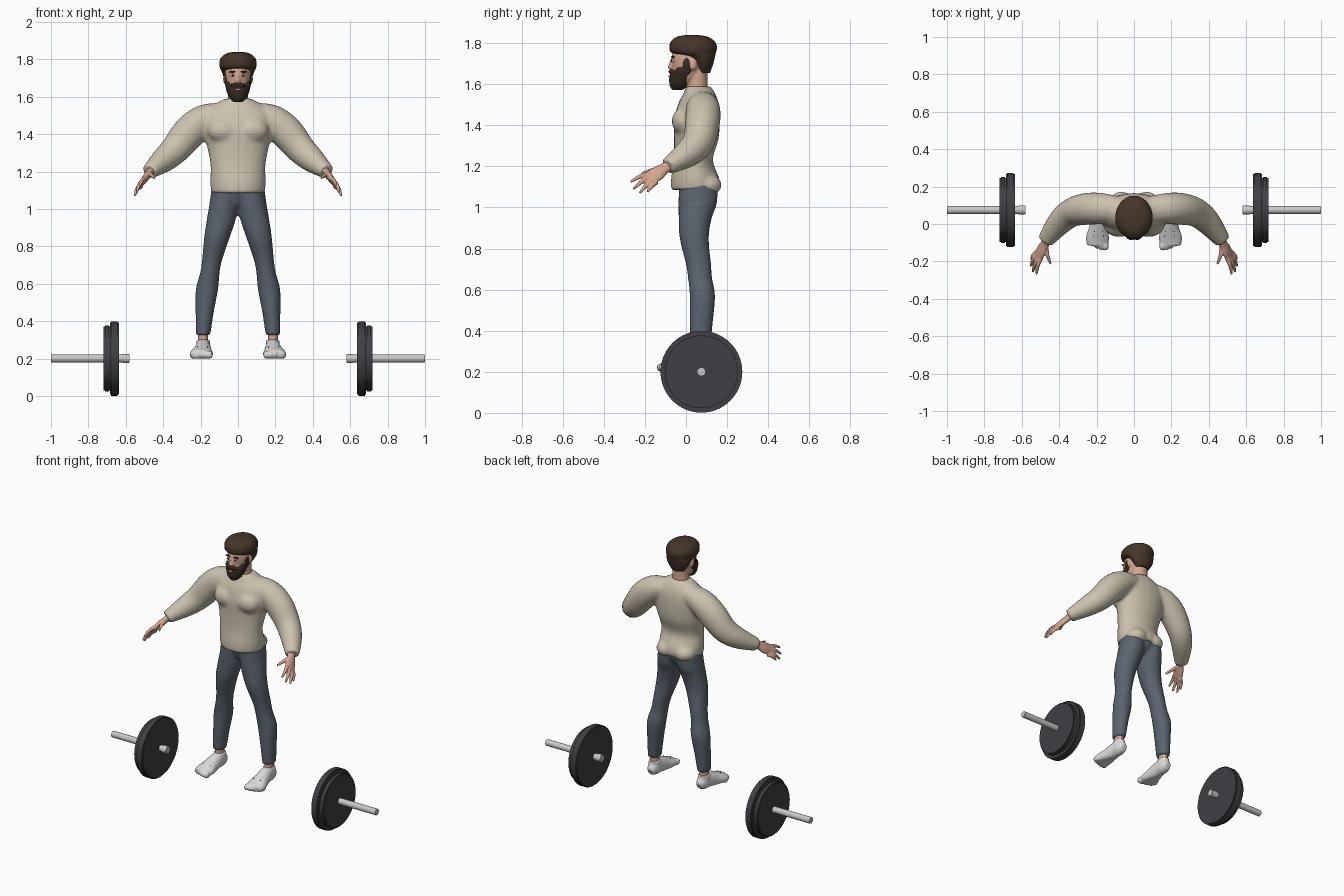
import bpy, bmesh, math
from mathutils import Vector, Matrix

cube = bpy.data.objects.get("Cube")
if cube:
    bpy.data.objects.remove(cube)


def material(name, r, g, b):
    m = bpy.data.materials.new(name)
    m.use_nodes = True
    m.diffuse_color = (r, g, b, 1)
    m.node_tree.nodes["Principled BSDF"].inputs["Base Color"].default_value = (r, g, b, 1)
    return m


KNIT = material("cream knit", .60, .54, .43)
DENIM = material("slate cloth", .105, .125, .155)
SKIN = material("skin", .66, .38, .28)
HAIR = material("brown hair", .06, .036, .023)
BEARD = material("dark beard", .036, .023, .017)
WHITE = material("white shoe", .70, .70, .70)
RUBBER = material("black rubber", .05, .05, .058)
STEEL = material("steel", .58, .58, .58)
BLACK = material("black", .01, .01, .01)


def finish(bm, name, mat, mirror=False, voxel=0, smooth=4):
    """Turn a bmesh into an object, with optional mirroring and blending."""
    bmesh.ops.recalc_face_normals(bm, faces=bm.faces)
    me = bpy.data.meshes.new(name)
    bm.to_mesh(me)
    bm.free()
    me.materials.append(mat)
    ob = bpy.data.objects.new(name, me)
    bpy.context.collection.objects.link(ob)
    bpy.ops.object.select_all(action='DESELECT')
    ob.select_set(True)
    bpy.context.view_layer.objects.active = ob
    bpy.ops.object.shade_smooth_by_angle(angle=math.radians(50))
    if mirror:
        ob.modifiers.new("mirror", 'MIRROR').use_mirror_merge = False
    if voxel:
        r = ob.modifiers.new("blend", 'REMESH')
        r.mode, r.voxel_size, r.use_smooth_shade = 'VOXEL', voxel, True
        s = ob.modifiers.new("relax", 'SMOOTH')
        s.factor, s.iterations = .5, smooth
    return ob


def loft(bm, pts, ref=None, n=24, steps=4):
    """Skin ellipses (x, y, z, a, b) along a smooth path; level rings if no ref."""
    pts = [Vector(p) for p in pts]
    path = []
    for i in range(len(pts) - 1):
        p0, p1, p2, p3 = (pts[max(i - 1, 0)], pts[i], pts[i + 1],
                          pts[min(i + 2, len(pts) - 1)])
        for k in range(steps):
            t = k / steps
            path.append(p1 + (p2 - p0) * (t / 2)
                        + (p0 * 2 - p1 * 5 + p2 * 4 - p3) * (t * t / 2)
                        + (p1 * 3 - p0 - p2 * 3 + p3) * (t ** 3 / 2))
    path.append(pts[-1])
    rings = []
    for i, p in enumerate(path):
        u, v = Vector((1, 0, 0)), Vector((0, 1, 0))
        if ref:
            a, b = path[max(i - 1, 0)], path[min(i + 1, len(path) - 1)]
            t = Vector(b[:3]) - Vector(a[:3])
            t.normalize()
            u = Vector(ref)
            u = (u - t * u.dot(t)).normalized()
            v = t.cross(u)
        rings.append([bm.verts.new(Vector(p[:3])
                                   + u * p[3] * math.cos(math.tau * j / n)
                                   + v * p[4] * math.sin(math.tau * j / n))
                      for j in range(n)])
    for r, q in zip(rings, rings[1:]):
        for j in range(n):
            bm.faces.new((r[j], r[(j + 1) % n], q[(j + 1) % n], q[j]))
    bm.faces.new(rings[0][::-1])
    bm.faces.new(rings[-1])


def ball(bm, loc, size):
    bmesh.ops.create_uvsphere(bm, u_segments=16, v_segments=10, radius=1,
                              matrix=Matrix.Translation(loc) @ Matrix.Diagonal((*size, 1)))


def balls(name, mat, items, mirror=True):
    bm = bmesh.new()
    for loc, size in items:
        ball(bm, loc, size)
    return finish(bm, name, mat, mirror)


# Sweater: torso, sleeves, chest and seat blended into one skin
bm = bmesh.new()
loft(bm, [(0, .045, 1.085, .142, .118), (0, .045, 1.14, .149, .118), (0, .035, 1.23, .147, .096),
          (0, .05, 1.33, .165, .108), (0, .053, 1.42, .19, .112), (0, .06, 1.5, .19, .1),
          (0, .065, 1.55, .14, .08), (0, .06, 1.59, .072, .06)])
loft(bm, [(.09, .08, 1.51, .06, .07), (.18, .083, 1.475, .084, .084), (.26, .08, 1.41, .09, .085),
          (.335, .06, 1.32, .08, .077), (.4, .005, 1.26, .067, .067),
          (.475, -.09, 1.2, .04, .044)], ref=(0, 0, 1))
ball(bm, (.08, -.005, 1.42), (.085, .065, .07))
ball(bm, (.068, .1, 1.11), (.07, .075, .055))
finish(bm, "sweater", KNIT, True, .011, 5)

# Trousers
bm = bmesh.new()
loft(bm, [(.187, .07, .325, .039, .05), (.178, .075, .45, .049, .057), (.166, .08, .57, .06, .062),
          (.15, .068, .66, .052, .059), (.138, .06, .73, .054, .062), (.112, .04, .85, .069, .071),
          (.088, .045, .95, .078, .081), (.076, .057, 1.02, .078, .094),
          (.07, .06, 1.12, .07, .095)])
loft(bm, [(0, .055, 1.015, .06, .06), (0, .06, 1.06, .1, .085), (0, .06, 1.12, .12, .1)])
finish(bm, "trousers", DENIM, True, .011, 4)

# Hands: palm, four fingers and a thumb
bm = bmesh.new()
across = (.025, .04, -.045)
loft(bm, [(.455, -.065, 1.215, .028, .026), (.475, -.105, 1.19, .028, .02),
          (.495, -.14, 1.165, .038, .018), (.512, -.175, 1.142, .036, .013)], ref=across)
fingers = [((.495, -.175, 1.165), (.522, -.27, 1.125)), ((.508, -.172, 1.15), (.54, -.257, 1.09)),
           ((.514, -.16, 1.135), (.552, -.225, 1.07)), ((.515, -.145, 1.123), (.55, -.188, 1.075)),
           ((.47, -.115, 1.185), (.445, -.215, 1.165))]
for root, tip in fingers:
    mid = (Vector(root) + Vector(tip)) / 2 + Vector((.006, 0, .006))
    loft(bm, [(*root, .013, .013), (*mid, .011, .011), (*tip, .006, .006)], ref=across, n=10)
finish(bm, "hands", SKIN, True, .004, 2)

# Ankles
bm = bmesh.new()
loft(bm, [(.187, .068, .25, .028, .036), (.187, .07, .36, .027, .034)])
finish(bm, "ankles", SKIN, True)

# Shoes: foot, cuff and toe lobes, flattened at the sole
bm = bmesh.new()
loft(bm, [(.185, .12, .232, .022, .025), (.185, .09, .245, .037, .047), (.186, .04, .252, .041, .052),
          (.19, -.02, .238, .05, .045), (.195, -.075, .226, .062, .034),
          (.197, -.115, .22, .055, .026)], ref=(1, 0, 0))
loft(bm, [(.186, .068, .24, .038, .048), (.186, .07, .3, .036, .045)])
for i in range(5):
    ball(bm, (.152 + i * .023, -.117 + i * i * .0025, .22), (.017 - i * .001, .026, .022))
for v in bm.verts:
    v.co.z = max(v.co.z, .2)
finish(bm, "shoes", WHITE, True, .006, 3)
balls("shoe_eyelets", BLACK, [((.19 + s * (.018 + i * .004), -.015 - i * .025, .279 - i * .009),
                               (.003, .003, .004)) for s in (-1, 1) for i in range(3)])

# Head and neck
bm = bmesh.new()
loft(bm, [(0, .055, 1.54, .068, .058), (0, .055, 1.59, .054, .05), (0, .055, 1.7, .052, .05)])
loft(bm, [(0, -.03, 1.585, .03, .035), (0, -.01, 1.62, .053, .06), (0, .012, 1.67, .064, .08),
          (0, .022, 1.73, .071, .093), (0, .03, 1.8, .06, .08)])
ball(bm, (0, -.072, 1.685), (.014, .017, .015))
ball(bm, (0, -.068, 1.7), (.009, .014, .025))
ball(bm, (.07, .035, 1.695), (.01, .018, .028))
finish(bm, "head", SKIN, True, .006, 2)

# Beard with sideburns and moustache
bm = bmesh.new()
loft(bm, [(0, -.042, 1.572, .025, .025), (0, -.032, 1.595, .046, .048), (0, -.022, 1.63, .062, .06),
          (0, -.012, 1.662, .067, .061)])
ball(bm, (.061, .008, 1.695), (.012, .026, .048))
ball(bm, (.05, -.025, 1.66), (.018, .03, .024))
ball(bm, (.018, -.07, 1.662), (.024, .016, .011))
finish(bm, "beard", BEARD, True, .006, 2)
balls("lips", SKIN, [((0, -.079, 1.638), (.017, .006, .006))], False)

# Eyes and brows
balls("eye_whites", WHITE, [((.028, -.061, 1.714), (.013, .009, .007))])
balls("pupils", BLACK, [((.028, -.069, 1.714), (.005, .003, .006))])
balls("eyebrows", BEARD, [((.03, -.064, 1.733), (.019, .009, .005))])

# Hair: full rounded crown, tapering to the nape
bm = bmesh.new()
loft(bm, [(0, .085, 1.655, .045, .032), (0, .083, 1.7, .074, .05), (0, .068, 1.735, .087, .073),
          (0, .038, 1.752, .096, .107), (0, .035, 1.78, .1, .116), (0, .033, 1.81, .09, .105),
          (0, .031, 1.832, .06, .072), (0, .03, 1.84, .02, .025)], n=32)
finish(bm, "hair", HAIR)


# Barbell ends
def disc(name, mat, x0, x1, r, n, bevel):
    bm = bmesh.new()
    bmesh.ops.create_cone(bm, cap_ends=True, segments=n, radius1=r, radius2=r, depth=x1 - x0,
                          matrix=Matrix.Translation(((x0 + x1) / 2, .075, .2))
                          @ Matrix.Rotation(math.pi / 2, 4, 'Y'))
    edges = [e for e in bm.edges if abs(e.verts[0].co.x - e.verts[1].co.x) < .0001]
    bmesh.ops.bevel(bm, geom=edges, offset=bevel, segments=2, affect='EDGES')
    finish(bm, name, mat, True)


disc("large_plates", RUBBER, .637, .685, .199, 64, .006)
disc("small_plates", RUBBER, .685, .718, .177, 64, .006)
disc("bar_sleeves", STEEL, .6, 1, .021, 24, .002)
disc("bar_collars", STEEL, .58, .62, .025, 12, .003)
